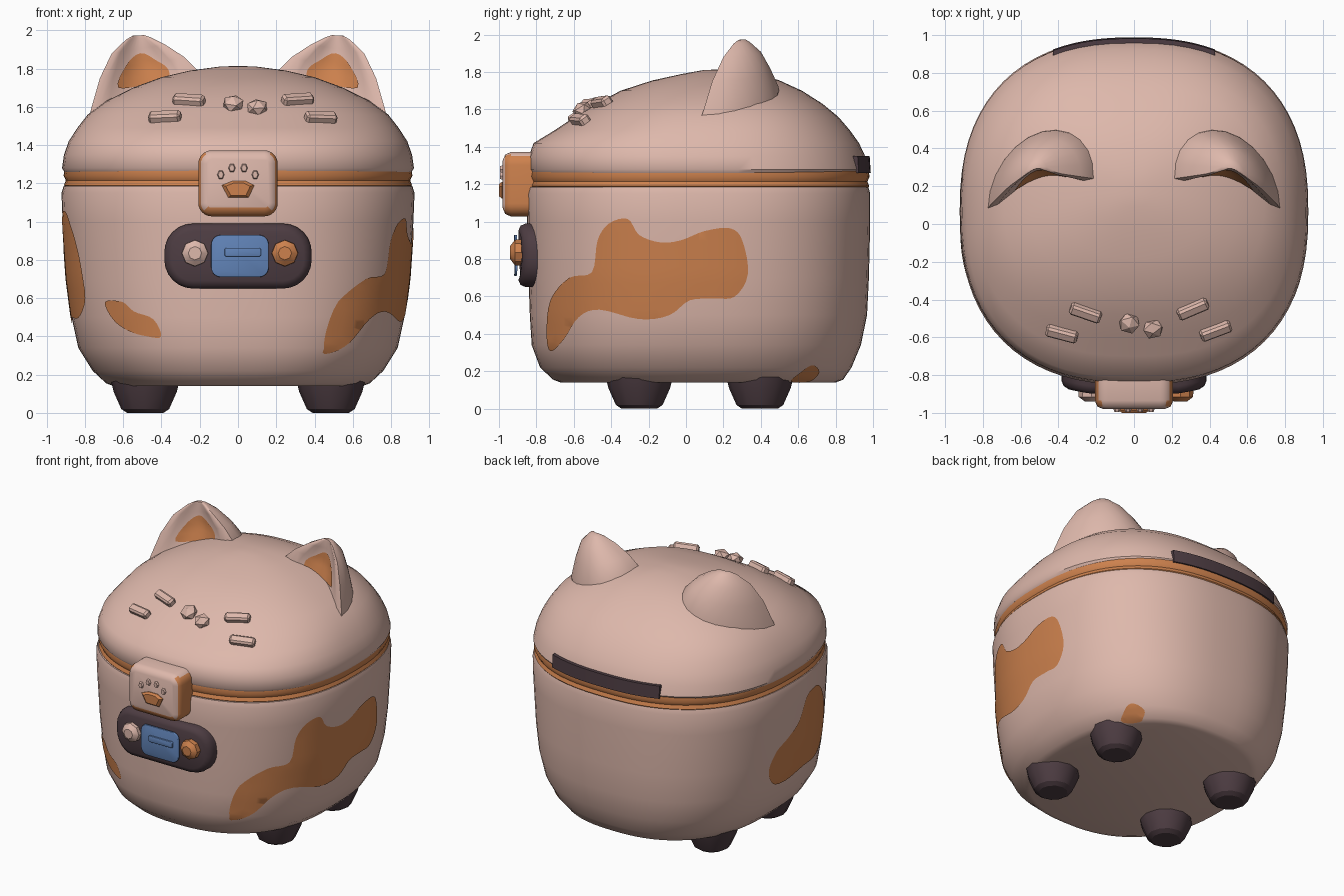
import bpy, bmesh, math
from math import sin, cos, pi
from mathutils import Vector, Matrix
from mathutils.bvhtree import BVHTree
from mathutils.geometry import delaunay_2d_cdt

if "Cube" in bpy.data.objects:
    bpy.data.objects.remove(bpy.data.objects["Cube"])


def material(name, rgb):
    m = bpy.data.materials.new(name)
    m.diffuse_color = (*rgb, 1)
    m.use_nodes = True
    m.node_tree.nodes["Principled BSDF"].inputs["Base Color"].default_value = m.diffuse_color
    return m


PINK = material("pale pink", (.73, .48, .41))
ORANGE = material("orange", (.61, .22, .075))
DARK = material("dark plum", (.075, .046, .055))
BLUE = material("screen blue", (.12, .23, .48))


def finish(name, bm, mat, angle=40, recalc=True):
    if recalc:
        bmesh.ops.recalc_face_normals(bm, faces=bm.faces)
    me = bpy.data.meshes.new(name)
    bm.to_mesh(me)
    bm.free()
    me.materials.append(mat)
    ob = bpy.data.objects.new(name, me)
    bpy.context.collection.objects.link(ob)
    bpy.ops.object.select_all(action='DESELECT')
    ob.select_set(True)
    bpy.context.view_layer.objects.active = ob
    bpy.ops.object.shade_smooth_by_angle(angle=math.radians(angle))
    return ob


def loft(name, rings, mat, angle=40, caps=True):
    bm = bmesh.new()
    rows = [[bm.verts.new(p) for p in r] for r in rings]
    n = len(rows[0])
    for a, b in zip(rows, rows[1:]):
        for i in range(n):
            j = (i + 1) % n
            bm.faces.new((a[i], a[j], b[j], b[i]))
    if caps:
        bm.faces.new(rows[0])
        bm.faces.new(rows[-1])
    return finish(name, bm, mat, angle)


def oval(z, hx, yf, yb, n=2.4, seg=72):
    # rounded-square ring from front yf to back yb
    def p(v):
        return math.copysign(abs(v) ** (2 / n), v)
    mid, hy = (yf + yb) / 2, (yb - yf) / 2
    return [(hx * p(cos(2 * pi * i / seg)), mid + hy * p(sin(2 * pi * i / seg)), z)
            for i in range(seg)]


def tree(ob):
    me = ob.data
    return BVHTree.FromPolygons([v.co for v in me.vertices], [p.vertices for p in me.polygons])


def patch(name, pts, target, side, mat, step=.045, off=.006):
    # painted patch: smooth outline laid onto a surface from 'front' (x, z) or +-1 side (y, z)
    n, line = len(pts), []
    for i in range(n):
        a, b, c, d = (Vector(pts[(i + k) % n]) for k in (-1, 0, 1, 2))
        for t in (0, .25, .5, .75):
            line.append(.5 * (2 * b + (c - a) * t + (2 * a - 5 * b + 4 * c - d) * t * t
                              + (3 * b - a - 3 * c + d) * t ** 3))
    m = len(line)
    us, vs = [p.x for p in line], [p.y for p in line]
    grid = [Vector((min(us) + i * step, min(vs) + j * step))
            for i in range(1, int((max(us) - min(us)) / step) + 1)
            for j in range(1, int((max(vs) - min(vs)) / step) + 1)]
    verts, _, faces, *_ = delaunay_2d_cdt(line + grid, [(i, (i + 1) % m) for i in range(m)],
                                          [], 1, 1e-5)
    bvh, bm, made = tree(target), bmesh.new(), {}
    for f in faces:
        for i in f:
            if i not in made:
                u, v = verts[i]
                if side == 'front':
                    hit = bvh.ray_cast(Vector((u, -3, v)), Vector((0, 1, 0)))
                else:
                    hit = bvh.ray_cast(Vector((side * 3, u, v)), Vector((-side, 0, 0)))
                made[i] = hit[0] and (bm.verts.new(hit[0] + hit[1] * off), hit[1])
        if all(made[i] for i in f):
            face = bm.faces.new([made[i][0] for i in f])
            face.normal_update()
            if face.normal.dot(made[f[0]][1]) < 0:
                face.normal_flip()
    return finish(name, bm, mat, 60, False)


def plate(name, cx, cz, w, h, r, y_back, y_front, bevel, mat, bend=0.0):
    # rounded rectangle facing the front, optionally curved around the body
    def ring(y, inset):
        hw, hh, rr = w / 2 - inset, h / 2 - inset, max(r - inset, .005)
        out = []
        for k, (sx, sz) in enumerate(((1, 1), (-1, 1), (-1, -1), (1, -1))):
            for s in range(7):
                a = (k + s / 6) * pi / 2
                x = cx + sx * (hw - rr) + rr * cos(a)
                out.append((x, y + bend * x * x, cz + sz * (hh - rr) + rr * sin(a)))
        return out
    return loft(name, [ring(y_back, 0), ring(y_front + bevel, 0),
                       ring(y_front + bevel * .3, bevel * .3), ring(y_front, bevel)], mat, 50)


# tub, seam band and lid
body = loft("body", [oval(*r) for r in (
    (.14, .65, -.67, .80), (.155, .69, -.71, .84), (.22, .76, -.78, .885), (.34, .835, -.825, .935),
    (.5, .87, -.835, .968), (.7, .896, -.842, .978), (1.0, .917, -.85, .985),
    (1.15, .923, -.852, .985), (1.185, .912, -.842, .975))], PINK)
loft("seam_band", [oval(z, h, -h + .075, h + .07) for z, h in
                   ((1.17, .895), (1.19, .91), (1.215, .9), (1.24, .912), (1.275, .905))],
     ORANGE, caps=False)
lid = loft("lid", [oval(*r) for r in (
    (1.26, .908, -.828, .968), (1.28, .92, -.84, .978), (1.35, .91, -.84, .958),
    (1.42, .885, -.815, .925), (1.49, .84, -.70, .875), (1.56, .785, -.595, .815),
    (1.63, .69, -.48, .73), (1.70, .55, -.35, .62), (1.755, .40, -.18, .50),
    (1.79, .25, -.02, .39), (1.81, .10, .09, .27), (1.813, .03, .15, .21))], PINK)

# orange fur patches
patch("right_patch", [
    (-.72, .31), (-.74, .4), (-.72, .58), (-.62, .70), (-.5, .73), (-.47, .9), (-.41, .99),
    (-.31, 1.015), (-.25, .93), (-.14, .89), (-.03, .9), (.1, .95), (.235, .965), (.3, .9),
    (.33, .72), (.26, .6), (.155, .59), (.02, .58), (-.09, .5), (-.25, .48), (-.46, .53),
    (-.57, .49), (-.65, .37)], body, 1, ORANGE)
patch("left_patch", [
    (-.42, .6), (-.4, .8), (-.33, .95), (-.22, 1.05), (-.08, 1.03), (0, .88), (.12, .8),
    (.24, .74), (.3, .62), (.24, .5), (.1, .47), (-.1, .5), (-.3, .5)], body, -1, ORANGE)
patch("front_patch", [(-.69, .58), (-.6, .58), (-.54, .53), (-.44, .49), (-.4, .4), (-.47, .4),
                      (-.57, .43), (-.65, .49)], body, 'front', ORANGE)
patch("rear_low_patch", [(.56, .15), (.6, .19), (.67, .235), (.71, .2), (.66, .15)],
      body, 1, ORANGE, .02)

# feet
for sx, side in ((1, "right"), (-1, "left")):
    for cy, end in ((-.25, "front"), (.395, "back")):
        loft(f"{end}_{side}_foot", [
            [(sx * .485 + r * cos(2 * pi * i / 12), cy + r * sin(2 * pi * i / 12), z)
             for i in range(12)]
            for z, r in ((0, .095), (.02, .125), (.11, .165), (.17, .18))], DARK, 30)

# ears: slanted rings with scooped front and rounded back (left edge, right edge, bulge, scoop)
EAR = (((-.79, .06, 1.50), (-.17, .23, 1.70), .35, .05),
       ((-.765, .095, 1.60), (-.21, .24, 1.79), .32, .08),
       ((-.722, .14, 1.75), (-.28, .25, 1.86), .25, .09),
       ((-.66, .2, 1.88), (-.38, .265, 1.925), .165, .06),
       ((-.585, .255, 1.952), (-.46, .285, 1.965), .07, .02),
       ((-.55, .28, 1.972), (-.49, .295, 1.975), .03, .005))
for sx, side in ((-1, "left"), (1, "right")):
    rings = []
    for L, R, bulge, scoop in EAR:
        L, R = Vector(L), Vector(R)
        ring = []
        for i in range(13):
            s = i / 12
            dip = scoop * max(0, sin(pi * min(max((s - .1) / .8, 0), 1)))
            ring.append(L.lerp(R, s) + Vector((0, dip, 0)))
        for i in range(1, 12):
            a = pi * i / 12
            ring.append(L.lerp(R, .5 + .5 * cos(a)) + Vector((0, bulge * sin(a), 0)))
        rings.append([(-sx * p.x, p.y, p.z) for p in ring])
    ear = loft(f"{side}_ear", rings, PINK, 50)
    patch(f"{side}_inner_ear", [(-sx * x, z) for x, z in (
        (-.63, 1.7), (-.585, 1.82), (-.51, 1.88), (-.42, 1.84), (-.36, 1.79), (-.375, 1.73),
        (-.48, 1.715))], ear, 'front', ORANGE, .03)

# front control panel
plate("panel", 0, .82, .77, .34, .15, -.78, -.915, .04, DARK, .33)
plate("screen", .01, .82, .30, .22, .05, -.91, -.922, .004, BLUE, .33)
plate("screen_mark", .025, .84, .19, .045, .01, -.92, -.932, .004, BLUE, .33)
for x, mat, label in ((-.225, PINK, "left"), (.245, ORANGE, "right")):
    loft(f"{label}_button", [[(x + r * cos(2 * pi * i / 8), y, .835 + r * sin(2 * pi * i / 8))
                              for i in range(8)]
                             for y, r in ((-.87, .07), (-.915, .068), (-.94, .035))], mat, 30)

# clasp: pink front and top, orange sides and underside
clasp = plate("clasp", 0, 1.20, .415, .345, .07, -.80, -.98, .045, PINK)
clasp.data.materials.append(ORANGE)
for p in clasp.data.polygons:
    nrm = p.normal
    if nrm.z < -.3 or (nrm.y > -.45 and nrm.z < .75):
        p.material_index = 1
loft("paw_pad", [[(x * k, y, 1.17 + z * k) for x, z in
                  ((-.085, .02), (-.03, .042), (.04, .042), (.085, .02), (.055, -.045), (-.05, -.045))]
                 for y, k in ((-.97, 1), (-.985, 1), (-1.0, .75))], ORANGE, 30)
for x, z in ((-.09, 1.245), (-.032, 1.28), (.032, 1.28), (.09, 1.245)):
    loft("paw_toe", [[(x + r * cos(pi * i / 3), y, z + 1.3 * r * sin(pi * i / 3))
                      for i in range(6)] for y, r in ((-.97, .022), (-.995, .014))], PINK, 30)

# whisker bars and nose pebbles on the lid
lid_tree = tree(lid)


def on_lid(name, x, y, size, turn, ball=False):
    hit, nrm, *_ = lid_tree.ray_cast(Vector((x, y, 3)), Vector((0, 0, -1)))
    bm = bmesh.new()
    if ball:
        bmesh.ops.create_icosphere(bm, subdivisions=1, radius=.5)
    else:
        bmesh.ops.create_cube(bm, size=1)
    bmesh.ops.scale(bm, vec=size, verts=bm.verts)
    if not ball:
        bmesh.ops.bevel(bm, geom=bm.edges[:], offset=.012, segments=1, affect='EDGES')
    spin = Vector((0, 0, 1)).rotation_difference(nrm).to_matrix().to_4x4()
    bm.transform(Matrix.Translation(hit + nrm * .012) @ spin
                 @ Matrix.Rotation(math.radians(turn), 4, 'Z'))
    finish(name, bm, PINK, 25)


for x, y, turn in ((-.38, -.575, -14), (-.255, -.465, -20), (.31, -.445, 24), (.43, -.56, 20)):
    on_lid("whisker", x, y, (.17, .06, .055), turn)
on_lid("nose_left", -.025, -.52, (.12, .12, .09), 0, True)
on_lid("nose_right", .10, -.55, (.12, .11, .09), 30, True)

# rear hinge strip following the lid rim
sections = []
for i in range(17):
    x = -.43 + .86 * i / 16
    y = .07 + .91 * (1 - (abs(x) / .92) ** 2.4) ** (1 / 2.4)
    sections.append([(x, y - .05, 1.26), (x, y + .008, 1.26), (x, y + .002, 1.35), (x, y - .05, 1.35)])
loft("hinge", sections, DARK, 30)
